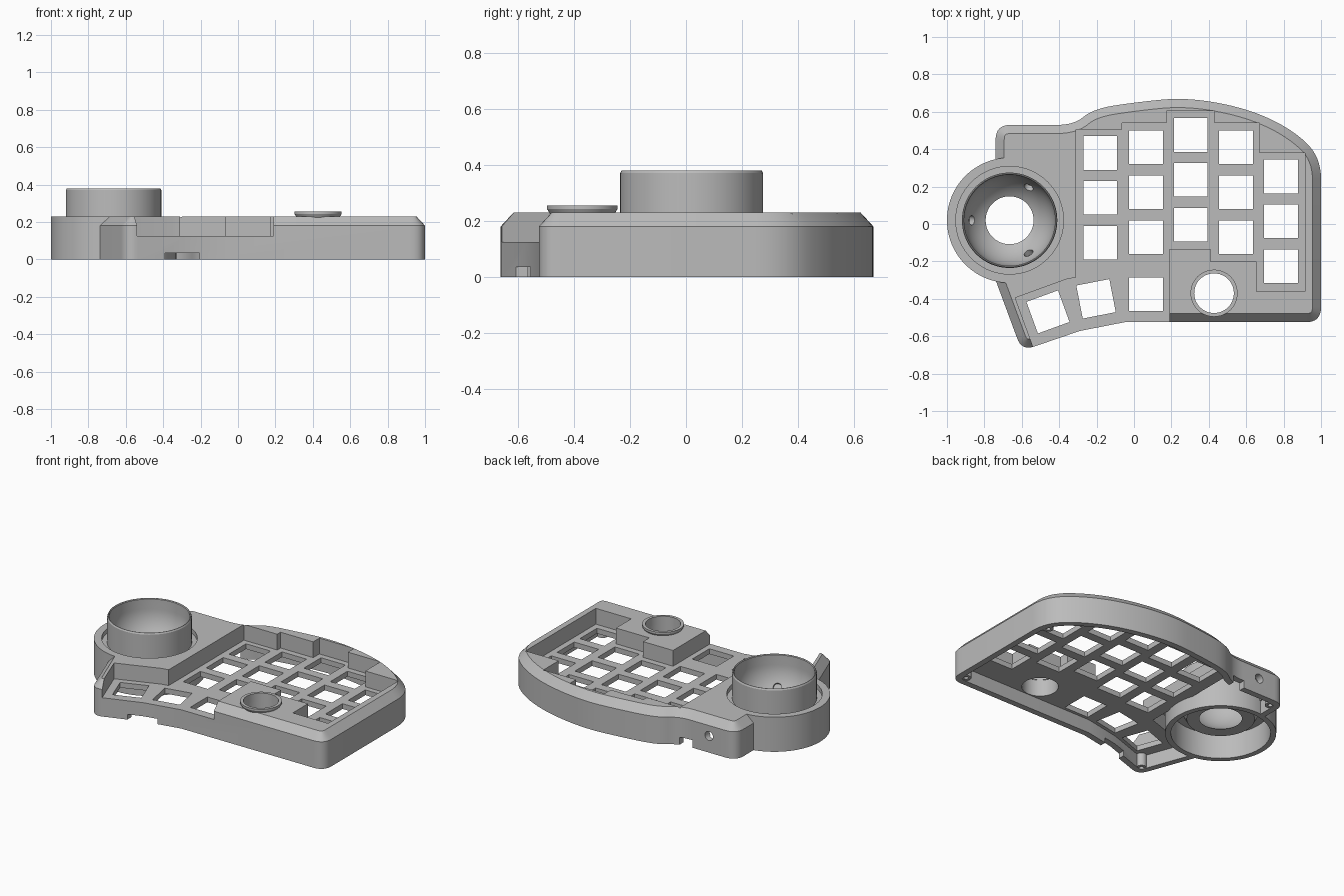
import bpy, bmesh, math
from mathutils import Vector, Matrix

if "Cube" in bpy.data.objects:
    bpy.data.objects.remove(bpy.data.objects["Cube"])

grey = bpy.data.materials.new("matte grey")
grey.diffuse_color = (0.5, 0.5, 0.5, 1)
grey.use_nodes = True
grey.node_tree.nodes["Principled BSDF"].inputs["Base Color"].default_value = grey.diffuse_color


def make(name, bm):
    bmesh.ops.recalc_face_normals(bm, faces=bm.faces)
    me = bpy.data.meshes.new(name)
    bm.to_mesh(me)
    bm.free()
    me.materials.append(grey)
    ob = bpy.data.objects.new(name, me)
    bpy.context.collection.objects.link(ob)
    return ob


def loft(bm, rings):
    """Closed solid through rings of equal point count."""
    vs = [[bm.verts.new(p) for p in r] for r in rings]
    n = len(vs[0])
    for a, b in zip(vs, vs[1:]):
        for i in range(n):
            bm.faces.new((a[i], a[(i + 1) % n], b[(i + 1) % n], b[i]))
    bm.faces.new(vs[0][::-1])
    bm.faces.new(vs[-1])


def prism(bm, pts, z0, z1):
    loft(bm, [[(x, y, z) for x, y in pts] for z in (z0, z1)])


def circle(cx, cy, r, n=72):
    return [(cx + r * math.cos(2 * math.pi * i / n), cy + r * math.sin(2 * math.pi * i / n)) for i in range(n)]


def square(cx, cy, size, deg=0):
    a = math.radians(deg + 45)
    r = size / math.sqrt(2)
    return [(cx + r * math.cos(a + k * math.pi / 2), cy + r * math.sin(a + k * math.pi / 2)) for k in range(4)]


def rect(x0, x1, y0, y1):
    return [(x0, y0), (x1, y0), (x1, y1), (x0, y1)]


def rounded(corners, steps=8):
    """Round each (x, y, cut) corner; cuts are limited to half an edge."""
    out = []
    n = len(corners)
    for i, (x, y, c) in enumerate(corners):
        p = Vector((x, y))
        ends = []
        for q in (corners[i - 1], corners[(i + 1) % n]):
            d = Vector(q[:2]) - p
            ends.append(p + d.normalized() * min(c, d.length / 2))
        for k in range(steps + 1 if c else 1):
            t = k / steps
            q = ends[0] * (1 - t) ** 2 + p * 2 * t * (1 - t) + ends[1] * t * t if c else p
            if not out or (q - out[-1]).length > 1e-4:
                out.append(q)
    return out


def inset(pts, d):
    """Move a counter-clockwise loop inward by d."""
    out = []
    for i, p in enumerate(pts):
        a = (p - pts[i - 1]).normalized()
        b = (pts[(i + 1) % len(pts)] - p).normalized()
        na, nb = Vector((-a.y, a.x)), Vector((-b.y, b.x))
        out.append(p + (na + nb) * (d / (1 + na.dot(nb))))
    return out


def lathe(name, profile, cx, cy, n=72):
    bm = bmesh.new()
    rings = [[bm.verts.new((x, y, z)) for x, y in circle(cx, cy, r, n)] for r, z in profile]
    for a, b in zip(rings, rings[1:] + rings[:1]):
        for i in range(n):
            bm.faces.new((a[i], a[(i + 1) % n], b[(i + 1) % n], b[i]))
    return make(name, bm)


def boolean(ob, bm, op='DIFFERENCE'):
    tool = make("helper", bm)
    tool.hide_render = True
    mod = ob.modifiers.new("cut", 'BOOLEAN')
    mod.operation, mod.solver, mod.object = op, 'EXACT', tool
    bpy.context.view_layer.objects.active = ob
    bpy.ops.object.modifier_apply(modifier=mod.name)
    bpy.data.objects.remove(tool)


def cut(ob, *prisms, op='DIFFERENCE'):
    bm = bmesh.new()
    for p in prisms:
        prism(bm, *p)
    boolean(ob, bm, op)


def smooth(ob):
    bpy.ops.object.select_all(action='DESELECT')
    ob.select_set(True)
    bpy.context.view_layer.objects.active = ob
    bpy.ops.object.shade_smooth_by_angle(angle=math.radians(25))


TX, TY = -0.665, 0.02       # ball socket centre
EX, EY = 0.428, -0.37       # dial centre

# Case body with a chamfered top edge
outline = rounded([
    (-0.60, -0.678, 0.07), (-0.29, -0.572, 0), (-0.05, -0.525, 0), (1.0, -0.525, 0.08),
    (1.0, 0.36, 0.12), (0.84, 0.51, 9), (0.60, 0.62, 9), (0.28, 0.678, 9), (0, 0.65, 9),
    (-0.22, 0.615, 9), (-0.32, 0.53, 0.09), (-0.74, 0.53, 0.08), (-0.74, -0.30, 0)])
bm = bmesh.new()
top = inset(outline, 0.046)
loft(bm, [[(p.x, p.y, z) for p in ring] for ring, z in ((outline, 0), (outline, 0.18), (top, 0.23))])
case = make("case", bm)

# Hollow underside, deeper beside the socket
cut(case, ([tuple(p) for p in inset(outline, 0.04)], -0.1, 0.09))
cut(case, ([(-0.70, -0.25), (-0.62, -0.33), (-0.35, -0.24), (-0.35, 0.48), (-0.69, 0.48)], 0.05, 0.19))

# Round socket base
cut(case, (circle(TX, TY, 0.335, 96), 0, 0.23), op='UNION')
cut(case, (circle(TX, TY, 0.30), -0.1, 0.18))
cut(case, (circle(TX, TY, 0.288), 0.1, 0.4))

# Stepped key well, open at the front
cut(case, ([
    (-0.31, -0.285), (-0.36, -0.295), (-0.635, -0.395), (-0.50, -0.764), (0.19, -0.764),
    (0.19, -0.135), (0.41, -0.135), (0.41, -0.20), (0.655, -0.20), (0.655, -0.36),
    (0.915, -0.36), (0.915, 0.38), (0.67, 0.38), (0.67, 0.54), (0.43, 0.54), (0.43, 0.605),
    (0.175, 0.605), (0.175, 0.54), (-0.065, 0.54), (-0.065, 0.505), (-0.31, 0.505)], 0.125, 0.4))

# Key openings by column, then the thumb keys
keys = [(x, y0 - 0.24 * k, 0) for x, y0 in
        ((-0.18, 0.38), (0.064, 0.41), (0.304, 0.476), (0.545, 0.41), (0.786, 0.254)) for k in range(3)]
keys += [(0.064, -0.375, 0), (-0.203, -0.40, 11), (-0.46, -0.47, 20)]
cut(case, *[(square(x, y, 0.18, a), -0.1, 0.2) for x, y, a in keys])

# Dial hole, cable notches front and back
cut(case, (circle(EX, EY, 0.11, 48), -0.1, 0.4),
    (rect(-0.39, -0.205, -0.7, -0.5), -0.1, 0.035),
    (rect(-0.42, -0.33, 0.45, 0.7), -0.1, 0.05))

# Round port in the back wall
bm = bmesh.new()
bmesh.ops.create_cone(bm, cap_ends=True, segments=24, radius1=0.03, radius2=0.03, depth=0.2,
                      matrix=Matrix.Translation((-0.54, 0.53, 0.11)) @ Matrix.Rotation(math.pi / 2, 4, 'X'))
boolean(case, bm)
smooth(case)

# Ball socket: spherical bowl in a round tower
R, CZ = 0.243, 0.31
a0 = math.acos(0.128 / R)
bowl = [(R * math.cos(a0 * (1 - k / 14)), CZ - R * math.sin(a0 * (1 - k / 14))) for k in range(15)]
socket = lathe("ball_socket", bowl + [
    (0.243, 0.375), (0.247, 0.38), (0.25, 0.38), (0.255, 0.37), (0.255, 0.20), (0.295, 0.20),
    (0.295, 0.165), (0.24, 0.165), (0.205, 0.10)], TX, TY, 96)

# Three bearing pits in the bowl
bm = bmesh.new()
for deg in (60, 180, 300):
    a = math.radians(deg)
    d = Vector((0.2 * math.cos(a), 0.2 * math.sin(a), -0.13)).normalized()
    bmesh.ops.create_cone(bm, cap_ends=True, segments=20, radius1=0.026, radius2=0.026, depth=0.06,
                          matrix=Matrix.Translation(Vector((TX, TY, CZ)) + d * R) @ d.to_track_quat('Z', 'Y').to_matrix().to_4x4())
boolean(socket, bm)
smooth(socket)

# Raised dial collar
smooth(lathe("dial_collar", [(0.106, 0.20), (0.106, 0.255), (0.126, 0.255), (0.126, 0.243), (0.112, 0.22),
                             (0.112, 0.20)], EX, EY, 48))

# Screw posts under the corners
for i, (x, y) in enumerate(((0.935, -0.46), (0.935, 0.31), (-0.57, -0.61), (-0.68, 0.465))):
    bm = bmesh.new()
    prism(bm, circle(x, y, 0.032, 20), 0.004, 0.12 if i != 3 else 0.2)
    post = make("screw_post", bm)
    cut(post, (circle(x, y, 0.014, 16), -0.1, 0.07))
    smooth(post)
